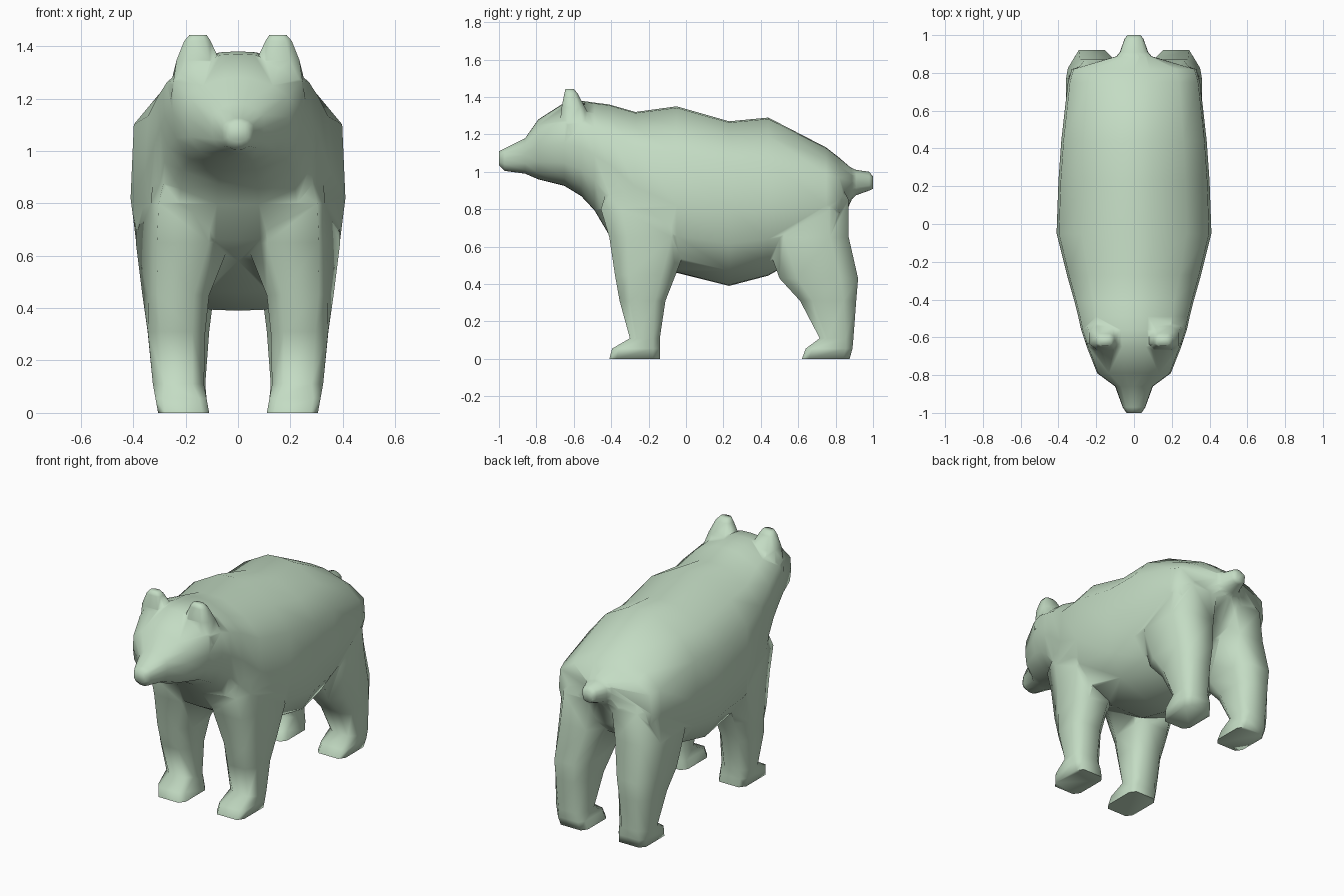
import bpy, bmesh, math

fur = bpy.data.materials.new("pale green")
fur.diffuse_color = (0.55, 0.715, 0.55, 1)


def loft(name, rings):
    """Closed skin through a list of equal-length point rings."""
    bm = bmesh.new()
    loops = [[bm.verts.new(p) for p in ring] for ring in rings]
    n = len(loops[0])
    for a, b in zip(loops, loops[1:]):
        for i in range(n):
            j = (i + 1) % n
            bm.faces.new((a[i], a[j], b[j], b[i]))
    bm.faces.new(loops[0])
    bm.faces.new(loops[-1])
    bmesh.ops.recalc_face_normals(bm, faces=bm.faces[:])
    mesh = bpy.data.meshes.new(name)
    bm.to_mesh(mesh)
    bm.free()
    mesh.materials.append(fur)
    ob = bpy.data.objects.new(name, mesh)
    bpy.context.collection.objects.link(ob)
    return ob


# Half cross-section: (width fraction, height fraction above or below the middle)
SECTION = [(0, 1), (0.25, 0.985), (0.68, 0.80), (0.97, 0.53), (1, 0),
           (0.95, -0.45), (0.74, -0.80), (0.27, -0.99), (0, -1)]


def trunk_ring(y, top, mid, bottom, w):
    half = [(fx * w, y, mid + fz * (top - mid if fz > 0 else mid - bottom))
            for fx, fz in SECTION]
    return half + [(-x, yy, z) for x, yy, z in half[-2:0:-1]]


def limb_ring(z, y0, y1, x0, x1, side):
    cx, cy, hx, hy = (x0 + x1) / 2, (y0 + y1) / 2, (x1 - x0) / 2, (y1 - y0) / 2
    k = 0.72 if z < 0.06 else 0.55              # squarer paws
    pts = [(1, k), (k, 1), (-k, 1), (-1, k), (-1, -k), (-k, -1), (k, -1), (1, -k)]
    ring = []
    for a, b in pts:
        y = cy + hy * b
        limit = 0.41 + 0.264 * (y + 0.05)       # shoulders narrow towards the neck
        ring.append((side * min(cx + hx * a, limit), y, z))
    return ring


# Snout, head and trunk: y, top, middle, bottom, half width
TRUNK = [
    (-1.00, 1.11, 1.07, 1.035, 0.04),
    (-0.97, 1.125, 1.07, 1.005, 0.06),
    (-0.86, 1.18, 1.09, 0.99, 0.10),
    (-0.79, 1.28, 1.13, 0.96, 0.195),
    (-0.65, 1.37, 1.15, 0.925, 0.25),
    (-0.56, 1.38, 1.13, 0.87, 0.28),
    (-0.49, 1.37, 1.09, 0.795, 0.295),
    (-0.41, 1.36, 1.04, 0.66, 0.315),
    (-0.27, 1.32, 0.92, 0.58, 0.355),
    (-0.05, 1.35, 0.82, 0.46, 0.41),
    (0.23, 1.27, 0.80, 0.39, 0.40),
    (0.44, 1.29, 0.80, 0.445, 0.385),
    (0.75, 1.13, 0.82, 0.62, 0.35),
    (0.82, 1.075, 0.85, 0.70, 0.33),
    (0.89, 1.015, 0.95, 0.86, 0.085),
]
TAIL = [
    (0.76, 1.08, 0.92, 0.74, 0.20),
    (0.91, 1.01, 0.95, 0.875, 0.075),
    (0.98, 1.00, 0.95, 0.90, 0.05),
    (1.00, 0.975, 0.95, 0.91, 0.035),
]
# Limbs: z, y front, y back, x inner, x outer
FRONT_LEG = [
    (0.00, -0.41, -0.14, 0.11, 0.305),
    (0.055, -0.395, -0.14, 0.12, 0.315),
    (0.11, -0.30, -0.14, 0.13, 0.325),
    (0.31, -0.355, -0.11, 0.125, 0.345),
    (0.45, -0.38, -0.055, 0.11, 0.365),
    (0.65, -0.41, 0.02, 0.03, 0.39),
    (0.80, -0.455, 0.03, 0.02, 0.385),
    (0.98, -0.40, -0.02, 0.05, 0.32),
]
HIND_LEG = [
    (0.00, 0.62, 0.875, 0.11, 0.305),
    (0.055, 0.64, 0.89, 0.12, 0.315),
    (0.11, 0.715, 0.895, 0.125, 0.325),
    (0.31, 0.61, 0.91, 0.11, 0.34),
    (0.43, 0.50, 0.92, 0.095, 0.35),
    (0.65, 0.42, 0.87, 0.03, 0.36),
    (0.85, 0.45, 0.87, 0.005, 0.335),
    (1.00, 0.52, 0.79, 0.02, 0.25),
]
EAR = [
    (1.20, -0.68, -0.46, 0.05, 0.27),
    (1.345, -0.665, -0.54, 0.07, 0.235),
    (1.42, -0.65, -0.58, 0.105, 0.205),
    (1.443, -0.645, -0.60, 0.12, 0.185),
]

bear = loft("bear_body", [trunk_ring(*r) for r in TRUNK])
parts = [loft("tail", [trunk_ring(*r) for r in TAIL])]
for side, label in ((1, "right"), (-1, "left")):
    for part, rows in (("front_leg", FRONT_LEG), ("hind_leg", HIND_LEG), ("ear", EAR)):
        parts.append(loft(label + "_" + part, [limb_ring(*r, side) for r in rows]))

# Weld every part into one continuous skin
bpy.context.view_layer.objects.active = bear
bear.select_set(True)
for ob in parts:
    mod = bear.modifiers.new("weld", 'BOOLEAN')
    mod.operation = 'UNION'
    mod.solver = 'EXACT'
    mod.object = ob
    bpy.ops.object.modifier_apply(modifier=mod.name)
    bpy.data.objects.remove(ob)
bpy.ops.object.shade_smooth_by_angle(angle=math.radians(80))
